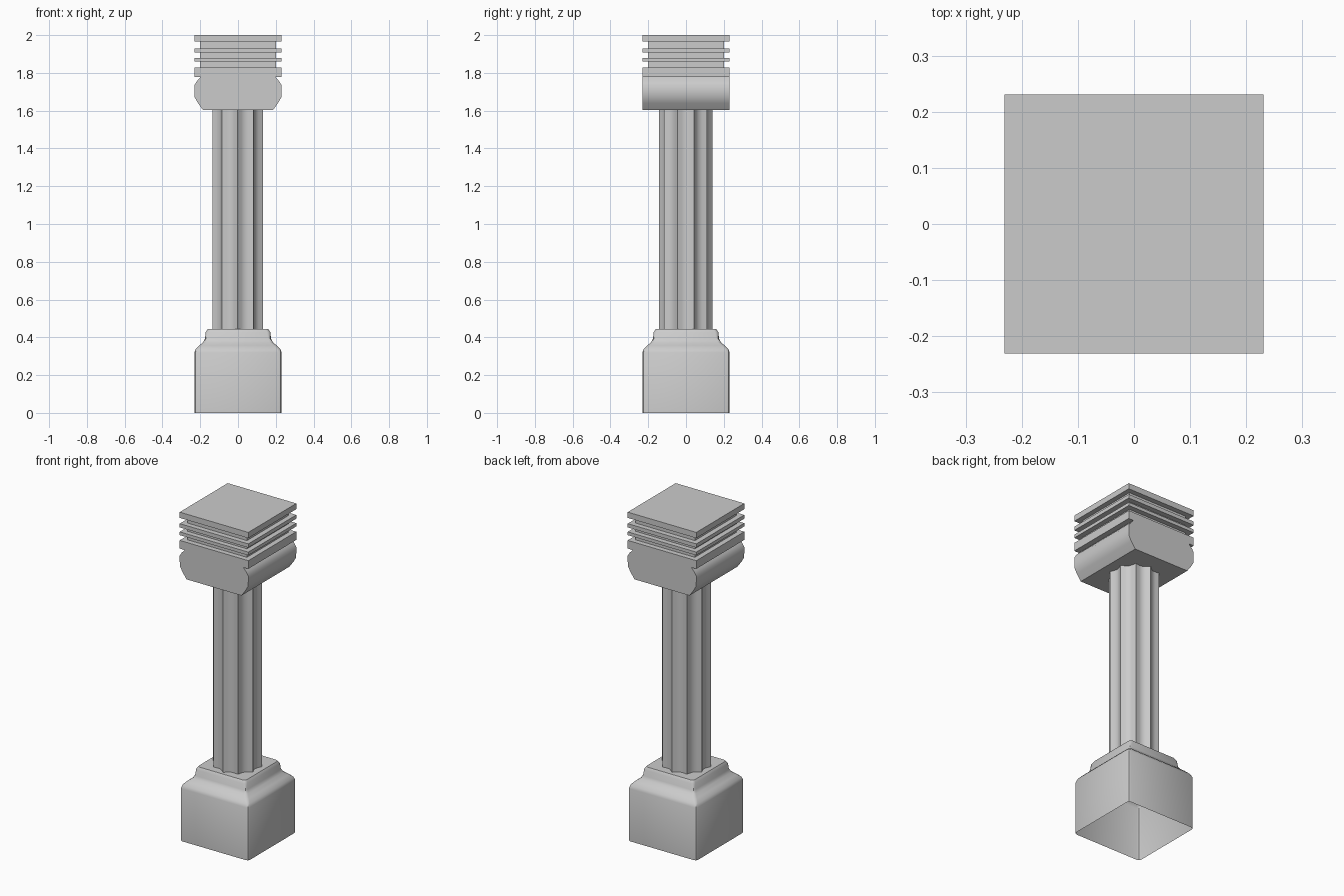
import bpy, bmesh
from math import pi, sin, cos, radians

if "Cube" in bpy.data.objects:
    bpy.data.objects.remove(bpy.data.objects["Cube"])


def finish(name, bm, smooth=None):
    bmesh.ops.recalc_face_normals(bm, faces=bm.faces)
    mesh = bpy.data.meshes.new(name)
    bm.to_mesh(mesh)
    bm.free()
    ob = bpy.data.objects.new(name, mesh)
    bpy.context.collection.objects.link(ob)
    if smooth:
        bpy.ops.object.select_all(action='DESELECT')
        bpy.context.view_layer.objects.active = ob
        ob.select_set(True)
        bpy.ops.object.shade_smooth_by_angle(angle=radians(smooth))
    return ob


def loft(name, loops, bottom=True, top=True, smooth=None):
    """Skin a stack of equal-length point loops."""
    bm = bmesh.new()
    rings = [[bm.verts.new(p) for p in loop] for loop in loops]
    n = len(rings[0])
    for a, b in zip(rings, rings[1:]):
        for i in range(n):
            j = (i + 1) % n
            bm.faces.new((a[i], a[j], b[j], b[i]))
    if bottom:
        bm.faces.new(rings[0][::-1])
    if top:
        bm.faces.new(rings[-1])
    return finish(name, bm, smooth)


def square(h, z):
    return [(-h, -h, z), (h, -h, z), (h, h, z), (-h, h, z)]


def rounded_square(h, z, r=0.017, seg=2):
    pts = []
    for k, (sx, sy) in enumerate([(1, 1), (-1, 1), (-1, -1), (1, -1)]):
        for s in range(seg + 1):
            a = pi / 2 * (k + s / seg)
            pts.append((sx * (h - r) + r * cos(a), sy * (h - r) + r * sin(a), z))
    return pts


# Pedestal with a moulded shoulder, open underneath
shoulder = [(0.231, 0), (0.231, 0.32), (0.224, 0.338), (0.205, 0.357),
            (0.185, 0.373), (0.175, 0.392), (0.171, 0.427), (0.161, 0.443)]
loft("pedestal", [rounded_square(h, z) for h, z in shoulder],
     bottom=False, smooth=35)

# Shaft with ten shallow flutes
FLUTES, STEPS = 10, 4


def fluted(z):
    pts = []
    for i in range(FLUTES * STEPS):
        r = 0.141 - 0.023 * sin(pi * (i % STEPS) / STEPS)
        a = pi / 2 + 2 * pi * i / (FLUTES * STEPS)
        pts.append((r * cos(a) - 0.002, r * sin(a) - 0.002, z))
    return pts


loft("fluted_shaft", [fluted(0.443), fluted(1.603)],
     bottom=False, top=False, smooth=80)

# Capital cushion: side profile swept front to back
half = [(0.185, 1.603), (0.212, 1.64), (0.229, 1.67), (0.231, 1.70),
        (0.231, 1.735), (0.217, 1.757), (0.197, 1.778)]
outline = half + [(-x, z) for x, z in reversed(half)]
loft("capital_cushion", [[(x, y, z) for x, z in outline] for y in (-0.231, 0.231)],
     smooth=40)

# Square slabs stacked around a narrower core
loft("capital_core", [square(0.20, 1.82), square(0.20, 1.97)])
for name, z0, z1 in [("lower_slab", 1.778, 1.828), ("fin_lower", 1.86, 1.88),
                     ("fin_upper", 1.907, 1.93), ("top_slab", 1.965, 2.0)]:
    loft(name, [square(0.231, z0), square(0.231, z1)])
